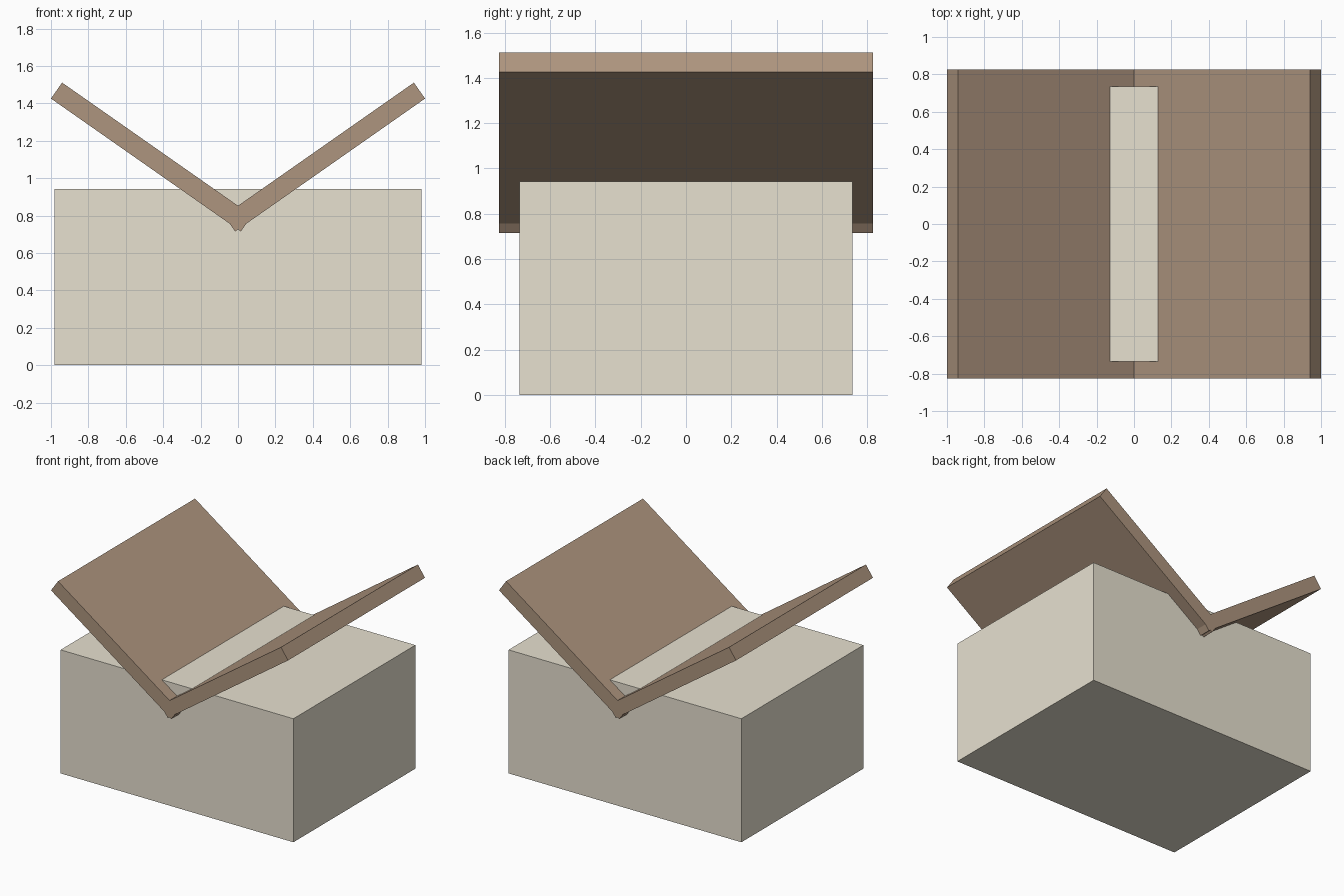
import bpy
from math import radians, sin, cos
from mathutils import Vector

if "Cube" in bpy.data.objects:
    bpy.data.objects.remove(bpy.data.objects["Cube"])


def material(name, color):
    m = bpy.data.materials.new(name)
    m.diffuse_color = (*color, 1)
    m.use_nodes = True
    m.node_tree.nodes["Principled BSDF"].inputs["Base Color"].default_value = m.diffuse_color
    return m


def box(name, center, size, mat, tilt=0.0):
    bpy.ops.mesh.primitive_cube_add(size=1, location=center)
    ob = bpy.context.object
    ob.name = name
    ob.scale = size
    ob.rotation_euler.y = tilt
    ob.data.materials.append(mat)
    return ob


wall_mat = material("wall_plaster", (0.80, 0.75, 0.63))
roof_mat = material("roof_timber", (0.42, 0.30, 0.21))

# House body
box("house_body", (0, 0, 0.471), (1.964, 1.47, 0.942), wall_mat)

# Two crossing slabs of the butterfly roof
PITCH = radians(35)
LENGTH, THICK, DEPTH = 1.239, 0.104, 1.65
along = Vector((cos(PITCH), 0, sin(PITCH)))
normal = Vector((-sin(PITCH), 0, cos(PITCH)))
low_corner = Vector((-0.015, 0, 0.715))
mid = low_corner + along * LENGTH / 2 + normal * THICK / 2
for side, name in ((1, "roof_slab_right"), (-1, "roof_slab_left")):
    box(name, (side * mid.x, 0, mid.z), (LENGTH, DEPTH, THICK), roof_mat, -side * PITCH)
